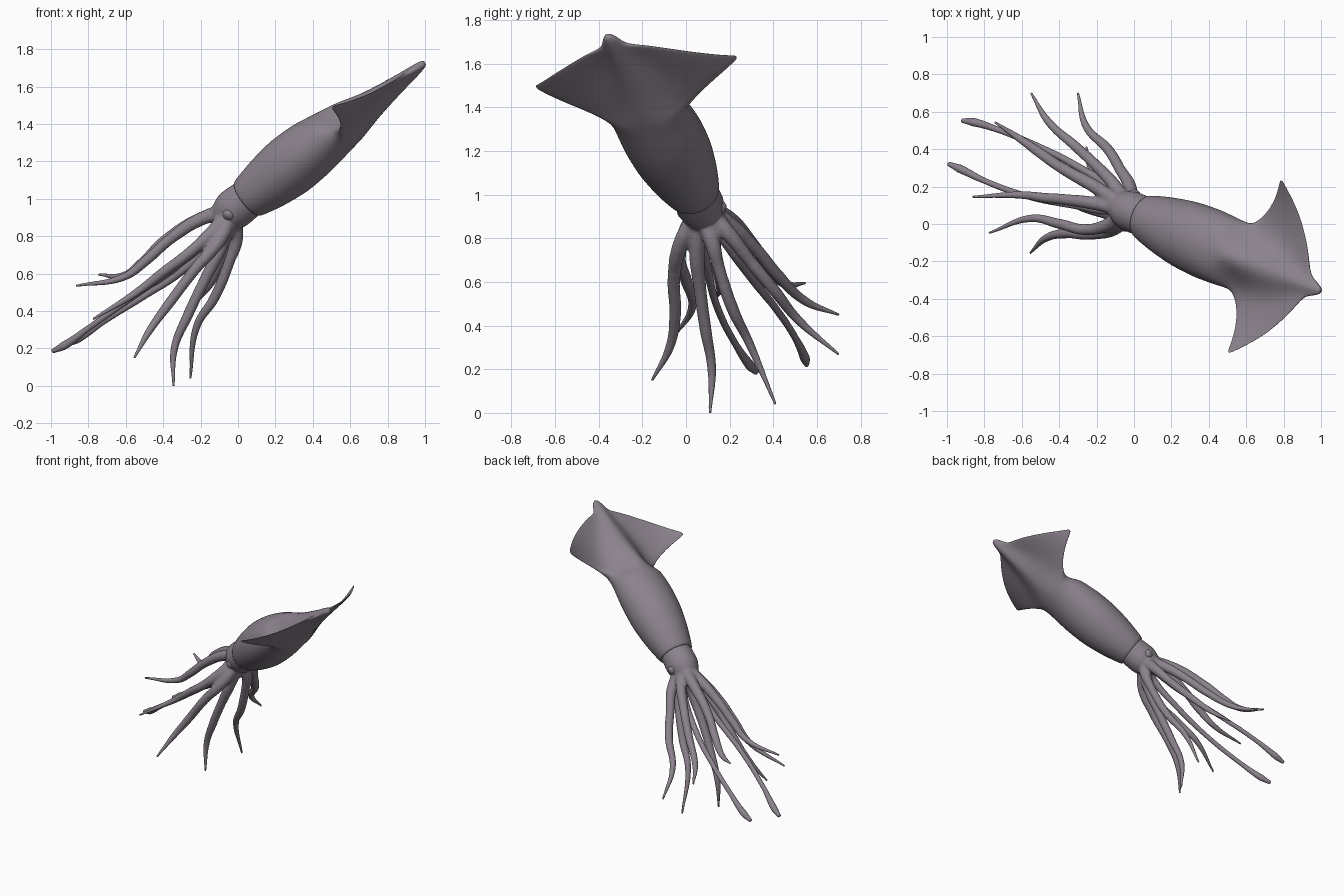
import bpy, bmesh, math
from mathutils import Vector

if "Cube" in bpy.data.objects:
    bpy.data.objects.remove(bpy.data.objects["Cube"])

# Body frame: origin at mantle opening, U to the tail, S sideways, D dorsal
C = Vector((0.05, 0.04, 1.0))
U = Vector((0.752, -0.317, 0.578)).normalized()
S = Vector((0.279, 0.950, 0.134))
S = (S - U * S.dot(U)).normalized()
D = U.cross(S)

skin = bpy.data.materials.new("skin")
skin.diffuse_color = (0.26, 0.225, 0.265, 1)
skin.use_nodes = True
skin.node_tree.nodes["Principled BSDF"].inputs["Base Color"].default_value = skin.diffuse_color


def place(l, s, d):
    return C + U * l + S * s + D * d


def interp(table, x):
    """Linear look-up; returns the row values after the first column."""
    if x <= table[0][0]:
        return table[0][1:]
    for a, b in zip(table, table[1:]):
        if x <= b[0]:
            f = (x - a[0]) / (b[0] - a[0])
            return [p + (q - p) * f for p, q in zip(a[1:], b[1:])]
    return table[-1][1:]


def loft(name, rings, levels):
    """Skin a list of equal-length closed rings, cap both ends and smooth."""
    bm = bmesh.new()
    rows = [[bm.verts.new(p) for p in ring] for ring in rings]
    n = len(rows[0])
    for a, b in zip(rows, rows[1:]):
        for i in range(n):
            j = (i + 1) % n
            bm.faces.new((a[i], a[j], b[j], b[i]))
    bm.faces.new(rows[0])
    bm.faces.new(rows[-1])
    bmesh.ops.recalc_face_normals(bm, faces=bm.faces)
    for f in bm.faces:
        f.smooth = True
    me = bpy.data.meshes.new(name)
    bm.to_mesh(me)
    bm.free()
    me.materials.append(skin)
    ob = bpy.data.objects.new(name, me)
    bpy.context.collection.objects.link(ob)
    mod = ob.modifiers.new("smooth", 'SUBSURF')
    mod.levels = mod.render_levels = levels
    return ob


# Mantle flowing into the tail fins, lofted along the body
# (length, outline half width)
outline = [
    (0, .116), (.012, .122), (.06, .136), (.15, .158), (.30, .184), (.45, .193),
    (.56, .190), (.64, .185), (.675, .188), (.70, .203), (.74, .252), (.775, .305),
    (.81, .375), (.83, .43), (.844, .472), (.850, .483), (.858, .487), (.868, .485),
    (.88, .474), (.92, .432), (.96, .390), (1.0, .343), (1.04, .290), (1.09, .216),
    (1.13, .145), (1.155, .09), (1.175, .058), (1.21, .042), (1.245, .026), (1.263, .006)]
# (length, dorsal height, ventral height, width of the body ridge)
heights = [
    (0, .112, .112, .15), (.012, .118, .118, .15), (.06, .130, .130, .15),
    (.15, .149, .149, .15), (.30, .169, .165, .15), (.45, .165, .157, .15),
    (.58, .143, .139, .15), (.70, .117, .115, .145), (.82, .087, .090, .12),
    (.94, .060, .068, .095), (1.06, .040, .048, .065), (1.15, .027, .033, .05),
    (1.22, .019, .022, .035), (1.25, .014, .015, .025), (1.263, .005, .005, .02)]
N = 64


def mantle_ring(l):
    w = interp(outline, l)[0]
    up, down, ridge = interp(heights, l)
    m = min(max((l - .58) / .16, 0), 1)
    m = m * m * (3 - 2 * m)
    ring = []
    for i in range(N):
        a = 2 * math.pi * i / N
        s, sn = w * math.cos(a), math.sin(a)
        h = up if sn > 0 else down
        fin = (h * math.exp(-(s / ridge) ** 2) + .006) * (1 - (1 - abs(sn)) ** 3)
        fin = math.copysign(fin, sn)
        # Fins curl up at the tips and pitch up toward the trailing edge
        pitch = (-.02 + .12 * (l - .88)) * (1 - math.exp(-(s / .1) ** 2))
        curl = .104 * (abs(s) / .485) ** 3 + pitch
        ring.append(place(l, s, (1 - m) * h * sn + m * (fin + curl)))
    return ring


stations = sorted({r[0] for r in outline} | {.22, .38, .51, .60, .62, .66, .72, .757, .79})
lip = [[place(l, r * math.cos(2 * math.pi * i / N), r * math.sin(2 * math.pi * i / N))
        for i in range(N)] for l, r in ((.05, .09), (.004, .10))]
loft("mantle_and_fins", lip + [mantle_ring(l) for l in stations], 1)

# Head
head_profile = [
    (.07, .085, .085), (.02, .108, .106), (-.04, .108, .109), (-.09, .111, .113),
    (-.14, .098, .104), (-.18, .076, .084), (-.215, .045, .05), (-.225, .015, .015)]
head = loft("head_and_arms", [
    [place(l, w * math.cos(math.pi * i / 14), h * math.sin(math.pi * i / 14)) for i in range(28)]
    for l, w, h in head_profile], 2)

# Eyes
for side, label in ((-1, "right"), (1, "left")):
    for part, r, out in (("eyelid", .036, .080), ("eye", .023, .095)):
        bpy.ops.mesh.primitive_uv_sphere_add(segments=24, ring_count=16, radius=r,
                                             location=place(-.105, side * out, -.01))
        ob = bpy.context.object
        ob.name = f"{label}_{part}"
        ob.data.materials.append(skin)
        bpy.ops.object.shade_smooth()

# Arms and tentacles
HUB = place(-.11, 0, 0)
limbs = []


def limb(name, pts, radii):
    pts = [Vector(p) for p in pts]
    pts.insert(0, HUB.lerp(pts[0], .35))
    cu = bpy.data.curves.new(name, 'CURVE')
    cu.dimensions = '3D'
    cu.bevel_depth = 1.0
    cu.bevel_resolution = 4
    cu.resolution_u = 10
    cu.use_fill_caps = True
    sp = cu.splines.new('BEZIER')
    sp.bezier_points.add(len(pts) - 1)
    for i, (bp, p) in enumerate(zip(sp.bezier_points, pts)):
        x = i / (len(pts) - 1) * (len(radii) - 1)
        j = min(int(x), len(radii) - 2)
        bp.co = p
        bp.handle_left_type = bp.handle_right_type = 'AUTO'
        bp.radius = radii[j] + (radii[j + 1] - radii[j]) * (x - j)
    ob = bpy.data.objects.new(name, cu)
    bpy.context.collection.objects.link(ob)
    limbs.append(ob)


arms = [
    [(-.096, -.02, .783), (-.23, -.055, .623), (-.364, -.05, .446), (-.47, -.075, .30), (-.555, -.155, .15)],
    [(-.085, .05, .757), (-.176, .064, .57), (-.267, .09, .38), (-.34, .118, .20), (-.345, .11, 0)],
    [(-.01, .12, .783), (-.045, .15, .666), (-.125, .215, .473), (-.22, .29, .32), (-.255, .41, .04)],
    [(-.085, .18, .88), (-.21, .32, .75), (-.315, .417, .635), (-.46, .55, .51), (-.55, .70, .45)],
    [(-.02, .187, .83), (-.075, .294, .695), (-.14, .40, .567), (-.255, .52, .42), (-.30, .70, .268)],
    [(-.17, .175, .905), (-.396, .305, .773), (-.51, .385, .66), (-.61, .455, .59), (-.745, .545, .595)],
    [(-.18, .105, .90), (-.364, .13, .784), (-.48, .14, .68), (-.604, .155, .585), (-.865, .145, .535)],
    [(-.13, .0, .83), (-.262, -.03, .71), (-.396, .0, .61), (-.55, .03, .495), (-.775, -.048, .357)],
]
for i, a in enumerate(arms):
    limb(f"arm_{i + 1}", a, (.048, .038, .029, .027, .020, .006))

tentacles = [
    [(-.13, .07, .81), (-.316, .10, .65), (-.556, .145, .48), (-.797, .23, .31), (-.93, .295, .215), (-.993, .322, .185)],
    [(-.10, .17, .80), (-.316, .315, .60), (-.50, .41, .48), (-.717, .50, .345), (-.86, .545, .25), (-.92, .553, .22)],
]
for i, t in enumerate(tentacles):
    limb(f"tentacle_{i + 1}", t, (.034, .026, .020, .017, .016, .023, .012))

# Merge head and limbs into one skin, softening mainly the roots of the limbs
bpy.ops.object.select_all(action='DESELECT')
for ob in limbs + [head]:
    ob.select_set(True)
bpy.context.view_layer.objects.active = head
bpy.ops.object.convert(target='MESH')
bpy.context.view_layer.objects.active = head
bpy.ops.object.join()
head.data.remesh_voxel_size = .0055
bpy.ops.object.voxel_remesh()
bm = bmesh.new()
bm.from_mesh(head.data)
for reach, times in ((-.28, 14), (-.36, 12), (-9, 1)):
    part = [v for v in bm.verts if reach < (v.co - C).dot(U) < -.125 or reach == -9]
    for _ in range(times):
        bmesh.ops.smooth_vert(bm, verts=part, factor=.5, use_axis_x=True, use_axis_y=True, use_axis_z=True)
bm.to_mesh(head.data)
bm.free()
head.data.materials.clear()
head.data.materials.append(skin)
bpy.ops.object.shade_smooth()
